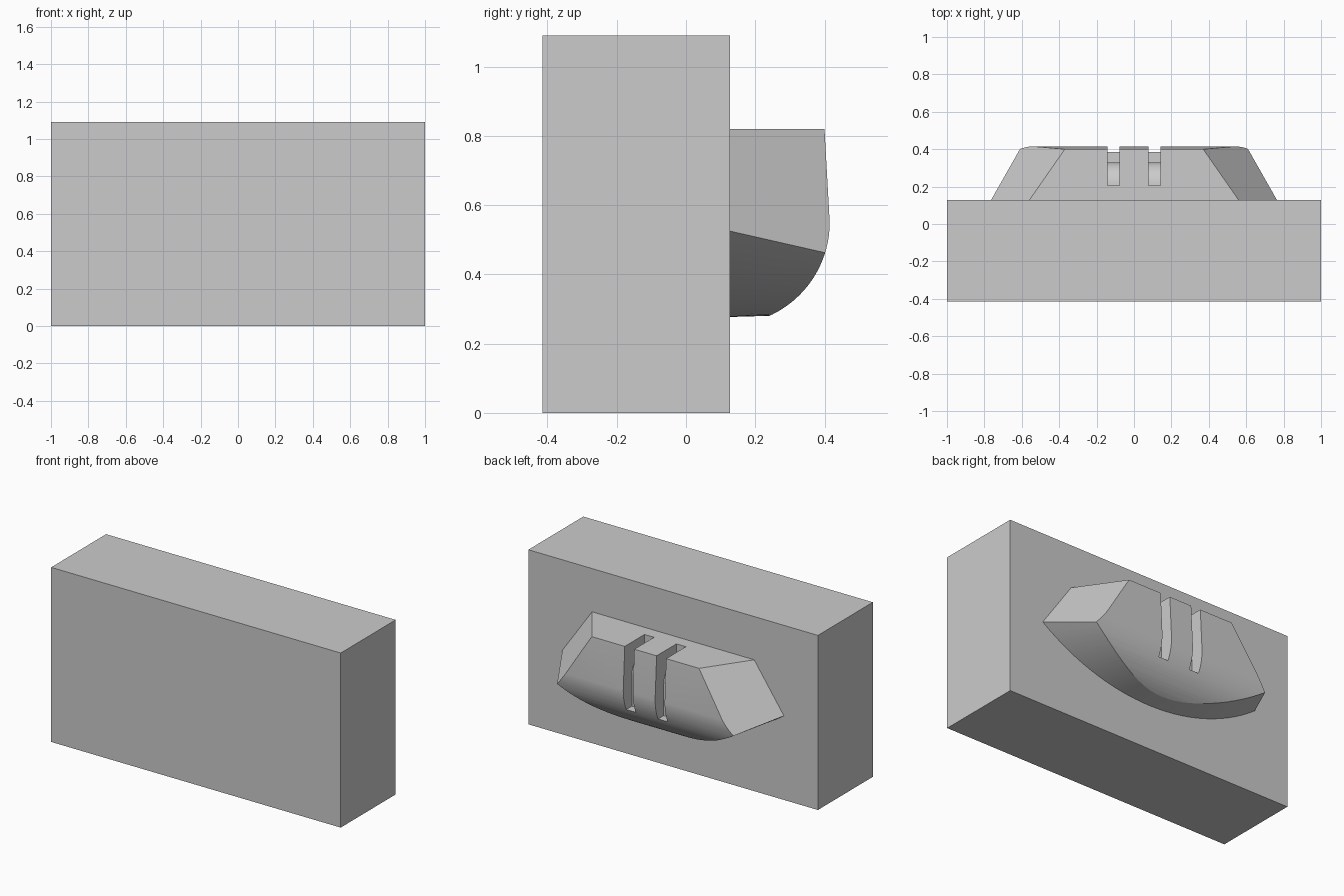
import bpy, bmesh
from math import sin, cos, pi, sqrt

if "Cube" in bpy.data.objects:
    bpy.data.objects.remove(bpy.data.objects["Cube"])

WALL_Y = 0.127


def loft(name, first, last):
    """Solid between two matching rings of 3D points."""
    bm = bmesh.new()
    a = [bm.verts.new(p) for p in first]
    b = [bm.verts.new(p) for p in last]
    n = len(a)
    for i in range(n):
        j = (i + 1) % n
        bm.faces.new((a[i], a[j], b[j], b[i]))
    bm.faces.new(a[::-1])
    bm.faces.new(b)
    bmesh.ops.recalc_face_normals(bm, faces=bm.faces)
    mesh = bpy.data.meshes.new(name)
    bm.to_mesh(mesh)
    bm.free()
    ob = bpy.data.objects.new(name, mesh)
    bpy.context.collection.objects.link(ob)
    return ob


def extrude_x(name, profile, x0, x1):
    return loft(name, [(x0, y, z) for y, z in profile],
                [(x1, y, z) for y, z in profile])


def boolean(ob, cutter, operation):
    cutter.hide_render = True
    mod = ob.modifiers.new(operation.lower(), 'BOOLEAN')
    mod.operation = operation
    mod.solver = 'EXACT'
    mod.object = cutter
    bpy.context.view_layer.objects.active = ob
    bpy.ops.object.modifier_apply(modifier=mod.name)
    bpy.data.objects.remove(cutter)


def boss_section(y):
    """Tapered outline: flat top, slanted ends, bowed underside."""
    t = (y - WALL_Y) / (0.40 - WALL_Y)
    top = 0.56 - 0.19 * t
    wide = 0.765 - 0.155 * t
    z_end = 0.525 - 0.062 * t
    z_low = 0.277 + 0.008 * t
    sag = z_end - z_low
    r = (wide ** 2 + sag ** 2) / (2 * sag)
    pts = [(-top, y, 0.82)]
    for i in range(33):
        x = wide * (i / 16 - 1)
        pts.append((x, y, z_low + r - sqrt(r * r - x * x)))
    return pts + [(top, y, 0.82)]


# Main block
block = extrude_x("block", [(-0.415, 0), (WALL_Y, 0), (WALL_Y, 1.09), (-0.415, 1.09)], -1, 1)

# Boss: tapered outline trimmed by a rounded side profile
boss = loft("boss", boss_section(WALL_Y - 0.004), boss_section(0.44))
side = [(0.05, 0.9), (0.396, 0.9), (0.40, 0.82)]
side += [(0.119 + 0.296 * cos(a), 0.55 - 0.296 * sin(a))
         for a in [i * pi / 48 for i in range(25)]]
side += [(0.05, 0.254)]
boolean(boss, extrude_x("side_trim", side, -1, 1), 'INTERSECT')

# Twin slots wrapping over a rounded floor
slot = [(0.205, 0.95), (0.5, 0.95), (0.5, 0.42), (0.33, 0.42)]
slot += [(0.205 + 0.125 * cos(a), 0.61 + 0.125 * sin(a))
         for a in [i * pi / 24 for i in range(13)]]
for s in (-1, 1):
    boolean(boss, extrude_x("slot_cutter", slot, s * 0.11 - 0.033, s * 0.11 + 0.033), 'DIFFERENCE')

# Smooth the curved surfaces, keep edges crisp
bpy.ops.object.select_all(action='DESELECT')
boss.select_set(True)
bpy.context.view_layer.objects.active = boss
bpy.ops.object.shade_smooth_by_angle(angle=0.35)
